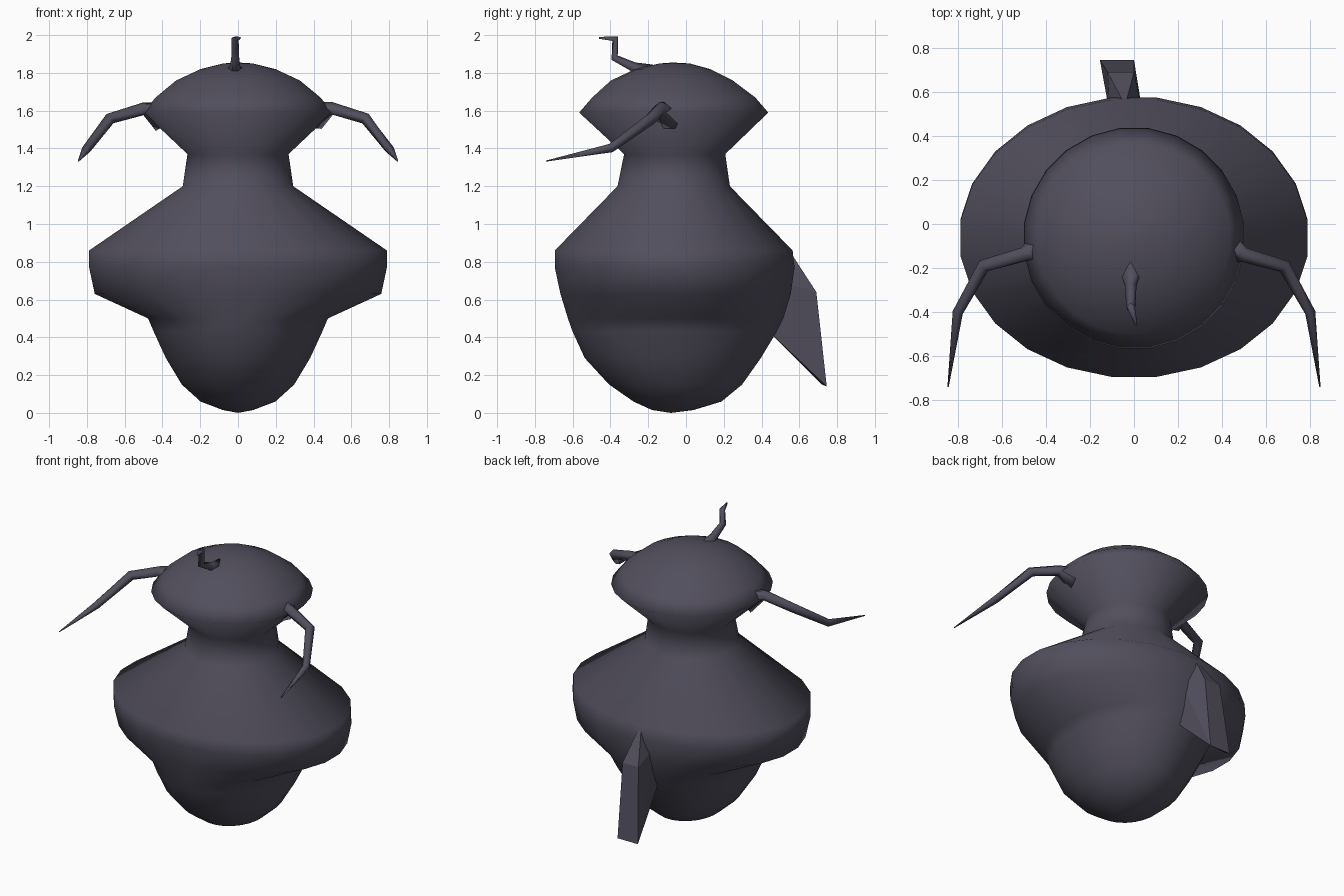
import bpy, bmesh, math
from mathutils import Vector

cube = bpy.data.objects.get("Cube")
if cube:
    bpy.data.objects.remove(cube, do_unlink=True)

COLOUR = (0.085, 0.078, 0.11, 1)
mat = bpy.data.materials.new("dark violet grey")
mat.use_nodes = True
mat.diffuse_color = COLOUR
bsdf = next(n for n in mat.node_tree.nodes if n.type == "BSDF_PRINCIPLED")
bsdf.inputs["Base Color"].default_value = COLOUR


def finish(bm, name, smooth=True):
    bmesh.ops.recalc_face_normals(bm, faces=bm.faces[:])
    for f in bm.faces:
        f.smooth = smooth
    mesh = bpy.data.meshes.new(name)
    bm.to_mesh(mesh)
    bm.free()
    mesh.materials.append(mat)
    ob = bpy.data.objects.new(name, mesh)
    bpy.context.collection.objects.link(ob)
    return ob


def loft(name, rings, start=None, end=None):
    """Skin a list of point rings, closing the ends with optional tips."""
    bm = bmesh.new()
    loops = [[bm.verts.new(p) for p in ring] for ring in rings]
    n = len(loops[0])
    for a, b in zip(loops, loops[1:]):
        for i in range(n):
            j = (i + 1) % n
            bm.faces.new((a[i], a[j], b[j], b[i]))
    for loop, tip in ((loops[0], start), (loops[-1], end)):
        if tip is None:
            bm.faces.new(loop)
        else:
            t = bm.verts.new(tip)
            for i in range(n):
                bm.faces.new((loop[i], loop[(i + 1) % n], t))
    return finish(bm, name)


def limb(name, path, sides=5):
    """Tapered, jointed tube through (x, y, z, radius) points."""
    pts = [Vector(p[:3]) for p in path]
    rings = []
    for k, p in enumerate(pts):
        d = (pts[min(k + 1, len(pts) - 1)] - pts[max(k - 1, 0)]).normalized()
        u = d.cross(Vector((0.3, 0.2, 1))).normalized()
        v = d.cross(u)
        rings.append([p + path[k][3] * (u * math.cos(a) + v * math.sin(a))
                      for a in (math.tau * i / sides for i in range(sides))])
    return loft(name, rings)


# Body, neck and head: height, half width, front edge, back edge
SECTIONS = [
    (0.015, 0.08, -0.18, 0.04), (0.06, 0.20, -0.28, 0.19),
    (0.15, 0.30, -0.41, 0.30), (0.29, 0.385, -0.54, 0.40),
    (0.43, 0.45, -0.605, 0.485), (0.50, 0.48, -0.63, 0.52),
    (0.63, 0.765, -0.67, 0.56), (0.77, 0.795, -0.70, 0.58),
    (0.86, 0.795, -0.70, 0.57), (1.20, 0.295, -0.365, 0.235),
    (1.37, 0.27, -0.33, 0.21), (1.59, 0.505, -0.57, 0.44),
    (1.67, 0.44, -0.50, 0.37), (1.76, 0.33, -0.40, 0.25),
    (1.82, 0.20, -0.27, 0.13), (1.85, 0.08, -0.14, 0.02),
]
SIDES = 24
rings = []
for z, rx, front, back in SECTIONS:
    cy, ry = (front + back) / 2, (back - front) / 2
    angles = [math.tau * (i + 0.5) / SIDES for i in range(SIDES)]
    rings.append([(rx * math.cos(a), cy + ry * math.sin(a), z) for a in angles])
loft("body_and_head", rings, (0, -0.08, 0), (0, -0.07, 1.855))

# Arms, one on each side of the head
ARM = [(0.40, -0.09, 1.57, 0.085), (0.50, -0.14, 1.61, 0.035),
       (0.68, -0.19, 1.555, 0.032), (0.80, -0.40, 1.40, 0.025),
       (0.845, -0.74, 1.333, 0.003)]
for side, s in (("left", 1), ("right", -1)):
    limb(side + "_arm", [(s * x, y, z, r) for x, y, z, r in ARM])

# Bent feeler on top of the head
limb("feeler", [(-0.015, -0.20, 1.79, 0.06), (-0.015, -0.28, 1.83, 0.028),
                (-0.015, -0.38, 1.88, 0.022), (-0.015, -0.375, 1.98, 0.02),
                (0.01, -0.46, 1.985, 0.006)])

# Wedge tail hanging from the back
bm = bmesh.new()
for p in [(-0.04, 0.54, 0.87), (-0.12, 0.69, 0.64), (0, 0.69, 0.64),
          (-0.155, 0.745, 0.14), (0, 0.745, 0.14), (-0.14, 0.72, 0.15),
          (-0.10, 0.45, 0.42), (0.02, 0.45, 0.42),
          (-0.11, 0.50, 0.70), (0.04, 0.50, 0.70)]:
    bm.verts.new(p)
hull = bmesh.ops.convex_hull(bm, input=bm.verts[:])
loose = [v for v in bm.verts if not v.link_faces]
bmesh.ops.delete(bm, geom=loose, context="VERTS")
finish(bm, "tail", smooth=False)
